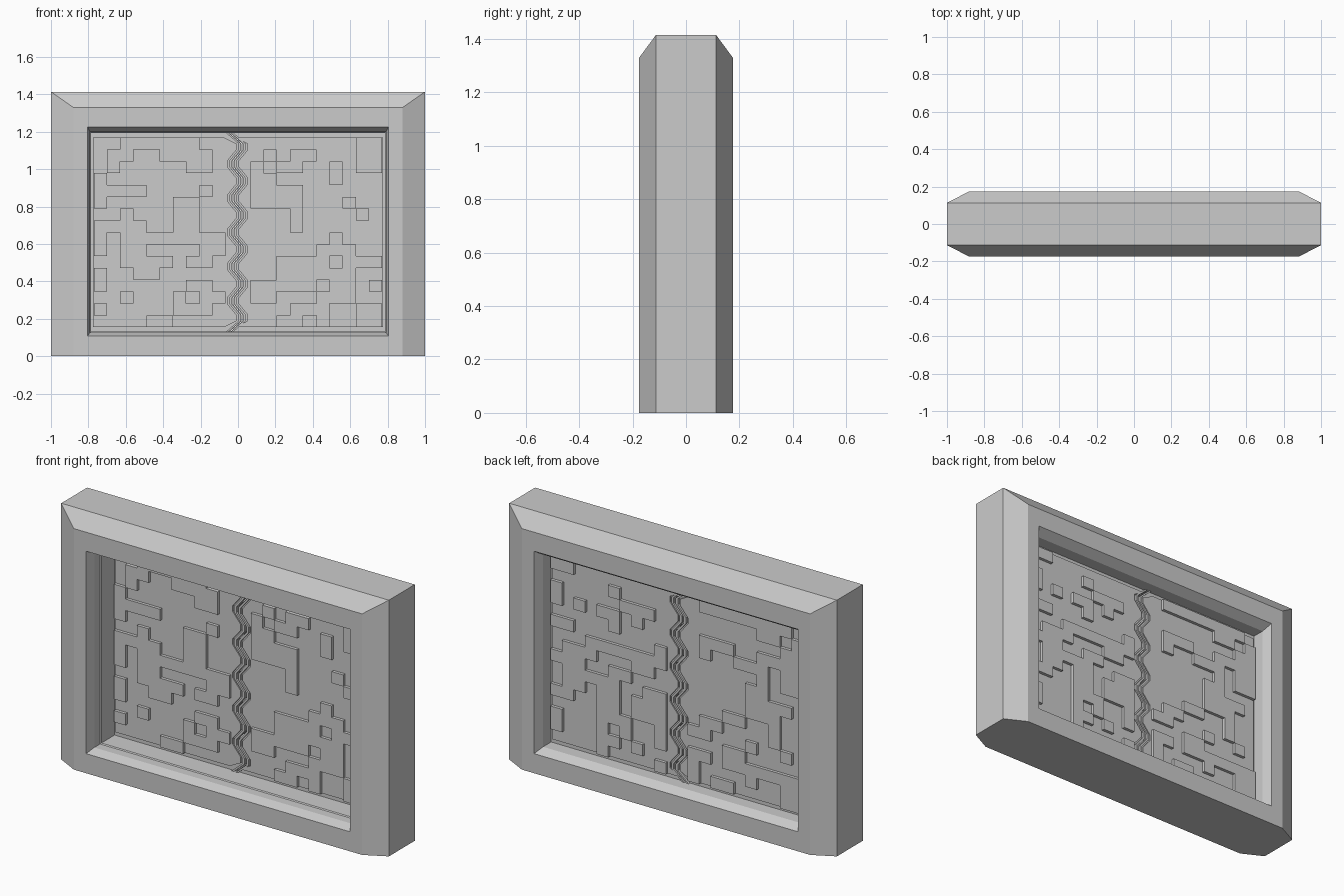
import bpy, bmesh, random

if "Cube" in bpy.data.objects:
    bpy.data.objects.remove(bpy.data.objects["Cube"])

random.seed(7)
DOOR_Y = 0.05            # centre plane of the sliding doors
Z0, Z1 = 0.13, 1.195     # door height range


def finish(bm, name):
    bmesh.ops.remove_doubles(bm, verts=bm.verts, dist=1e-5)
    bmesh.ops.recalc_face_normals(bm, faces=bm.faces)
    mesh = bpy.data.meshes.new(name)
    bm.to_mesh(mesh)
    bm.free()
    ob = bpy.data.objects.new(name, mesh)
    bpy.context.collection.objects.link(ob)
    return ob


def slab(name, outline, half):
    """Extrude an x/z outline evenly about the door plane."""
    bm = bmesh.new()
    f = bm.faces.new([bm.verts.new((x, DOOR_Y - half, z)) for x, z in outline])
    ext = bmesh.ops.extrude_face_region(bm, geom=[f])
    moved = [v for v in ext["geom"] if isinstance(v, bmesh.types.BMVert)]
    bmesh.ops.translate(bm, verts=moved, vec=(0, 2 * half, 0))
    return finish(bm, name)


def seam(offset, z_low, z_high):
    """Zigzag seam between the doors, listed from top to bottom."""
    pts = [(-0.045 + offset, z_high)]
    for k in range(11):
        x = (0.022 if k % 2 == 0 else -0.027) + offset
        z = 1.12 - k * 0.0915
        pts += [(x, z + 0.016), (x, z - 0.016)]
    return pts + [(-0.045 + offset, z_low)]


def blocks(name, side, facing):
    """Random stepped plating: raised grid cells with side walls."""
    cols, rows = 10, 16
    w, h = 0.705 / cols, 1.014 / rows
    cells = set()
    while len(cells) < 0.42 * cols * rows:
        i, j = random.randrange(cols), random.randrange(rows)
        a, b = random.choice([(1, 1), (2, 1), (1, 2), (2, 2), (1, 1), (3, 1)])
        cells |= {(p, q) for p in range(i, min(i + a, cols))
                  for q in range(j, min(j + b, rows))}
    low, top = DOOR_Y + facing * 0.013, DOOR_Y + facing * 0.032
    bm = bmesh.new()
    for i, j in sorted(cells):
        corners = [(side * (0.066 + (i + a) * w), 0.155 + (j + b) * h)
                   for a, b in ((0, 0), (1, 0), (1, 1), (0, 1))]
        bm.faces.new([bm.verts.new((x, top, z)) for x, z in corners])
        near = [(i, j - 1), (i + 1, j), (i, j + 1), (i - 1, j)]
        for k in range(4):
            if near[k] not in cells:
                (xa, za), (xb, zb) = corners[k], corners[(k + 1) % 4]
                bm.faces.new([bm.verts.new(p) for p in (
                    (xa, low, za), (xb, low, zb), (xb, top, zb), (xa, top, za))])
    return finish(bm, name)


# Frame: rectangular loops (y, half width, bottom, top) joined into a closed ring
loops = [(-0.175, 0.88, 0, 1.33), (-0.113, 1, 0, 1.414),
         (0.113, 1, 0, 1.414), (0.175, 0.88, 0, 1.33),
         (0.175, 0.805, 0.108, 1.225), (0.125, 0.785, 0.132, 1.193),
         (-0.07, 0.785, 0.132, 1.193), (-0.075, 0.79, 0.127, 1.198),
         (-0.125, 0.79, 0.127, 1.198), (-0.175, 0.805, 0.108, 1.225)]
bm = bmesh.new()
rings = [[bm.verts.new(p) for p in ((-x, y, a), (x, y, a), (x, y, b), (-x, y, b))]
         for y, x, a, b in loops]
for n, ring in enumerate(rings):
    nxt = rings[(n + 1) % len(rings)]
    for k in range(4):
        m = (k + 1) % 4
        bm.faces.new((ring[k], ring[m], nxt[m], nxt[k]))
finish(bm, "door_frame")

# Two doors: thin core, raised panel, zigzag edge rib and plating on both faces
for label, s in (("left", -1), ("right", 1)):
    slab(label + "_door_core",
         [(s * 0.788, Z0), (s * 0.788, Z1)] + seam(s * 0.002, Z0, Z1), 0.005)
    slab(label + "_door_panel",
         [(s * 0.774, 0.155), (s * 0.774, 1.17)] + seam(s * 0.03, 0.155, 1.17), 0.015)
    slab(label + "_door_edge_rib",
         seam(s * 0.006, Z0, Z1) + seam(s * 0.02, Z0, Z1)[::-1], 0.017)
    blocks(label + "_door_front_plating", s, -1)
    blocks(label + "_door_back_plating", s, 1)
